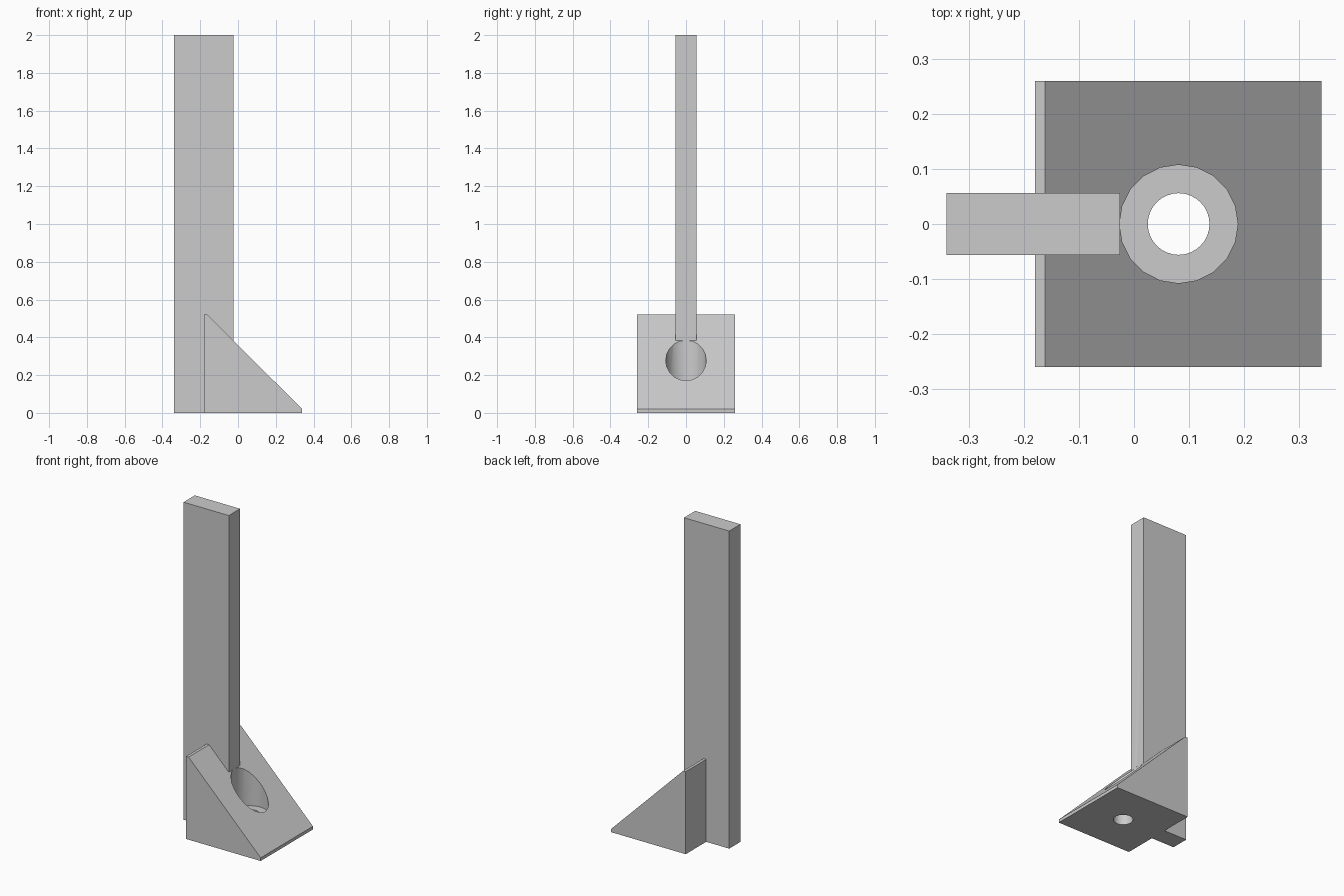
import bpy
import bmesh
import math

default = bpy.data.objects.get("Cube")
if default:
    bpy.data.objects.remove(default, do_unlink=True)

# One plain grey for the whole bracket
GREY = (0.6, 0.6, 0.6, 1.0)
grey = bpy.data.materials.new("plain grey")
grey.use_nodes = True
grey.diffuse_color = GREY
grey.node_tree.nodes["Principled BSDF"].inputs["Base Color"].default_value = GREY


def prism(name, profile, half_depth):
    """Extrude an x-z profile symmetrically along y."""
    bm = bmesh.new()
    face = bm.faces.new([bm.verts.new((x, -half_depth, z)) for x, z in profile])
    extruded = bmesh.ops.extrude_face_region(bm, geom=[face])["geom"]
    verts = [v for v in extruded if isinstance(v, bmesh.types.BMVert)]
    bmesh.ops.translate(bm, verts=verts, vec=(0, 2 * half_depth, 0))
    bmesh.ops.recalc_face_normals(bm, faces=bm.faces)
    mesh = bpy.data.meshes.new(name)
    bm.to_mesh(mesh)
    bm.free()
    obj = bpy.data.objects.new(name, mesh)
    bpy.context.collection.objects.link(obj)
    mesh.materials.append(grey)
    return obj


def drill(targets, name, radius, bottom, top, sides):
    """Cut a vertical round hole at the bolt position."""
    bpy.ops.mesh.primitive_cylinder_add(
        vertices=sides, radius=radius, depth=top - bottom,
        location=(BOLT_X, 0, (bottom + top) / 2))
    cutter = bpy.context.object
    cutter.name = name
    cutter.data.materials.append(grey)
    for obj in targets:
        mod = obj.modifiers.new(name, 'BOOLEAN')
        mod.operation = 'DIFFERENCE'
        mod.solver = 'EXACT'
        mod.object = cutter
        bpy.context.view_layer.objects.active = obj
        bpy.ops.object.modifier_apply(modifier=mod.name)
    bpy.data.objects.remove(cutter, do_unlink=True)


BOLT_X = 0.081

# Sloped foot with narrow flats at its top and front edge
foot = prism("wedge_foot", [(-0.18, 0), (0.34, 0), (0.34, 0.02),
                            (-0.162, 0.52), (-0.18, 0.52)], 0.26)

# Tall upright bar set into the back of the foot
post = prism("upright_post", [(-0.34, 0), (-0.025, 0),
                              (-0.025, 2), (-0.34, 2)], 0.056)

# Bolt hole with a wider recess for the bolt head
drill([foot], "bolt_hole", 0.056, -0.1, 0.6, 32)
drill([foot, post], "bolt_head_recess", 0.1075, 0.13, 0.39, 20)

# Smooth hole walls, sharp edges elsewhere
for obj in (foot, post):
    bpy.ops.object.select_all(action='DESELECT')
    obj.select_set(True)
    bpy.context.view_layer.objects.active = obj
    bpy.ops.object.shade_smooth_by_angle(angle=math.radians(30))
